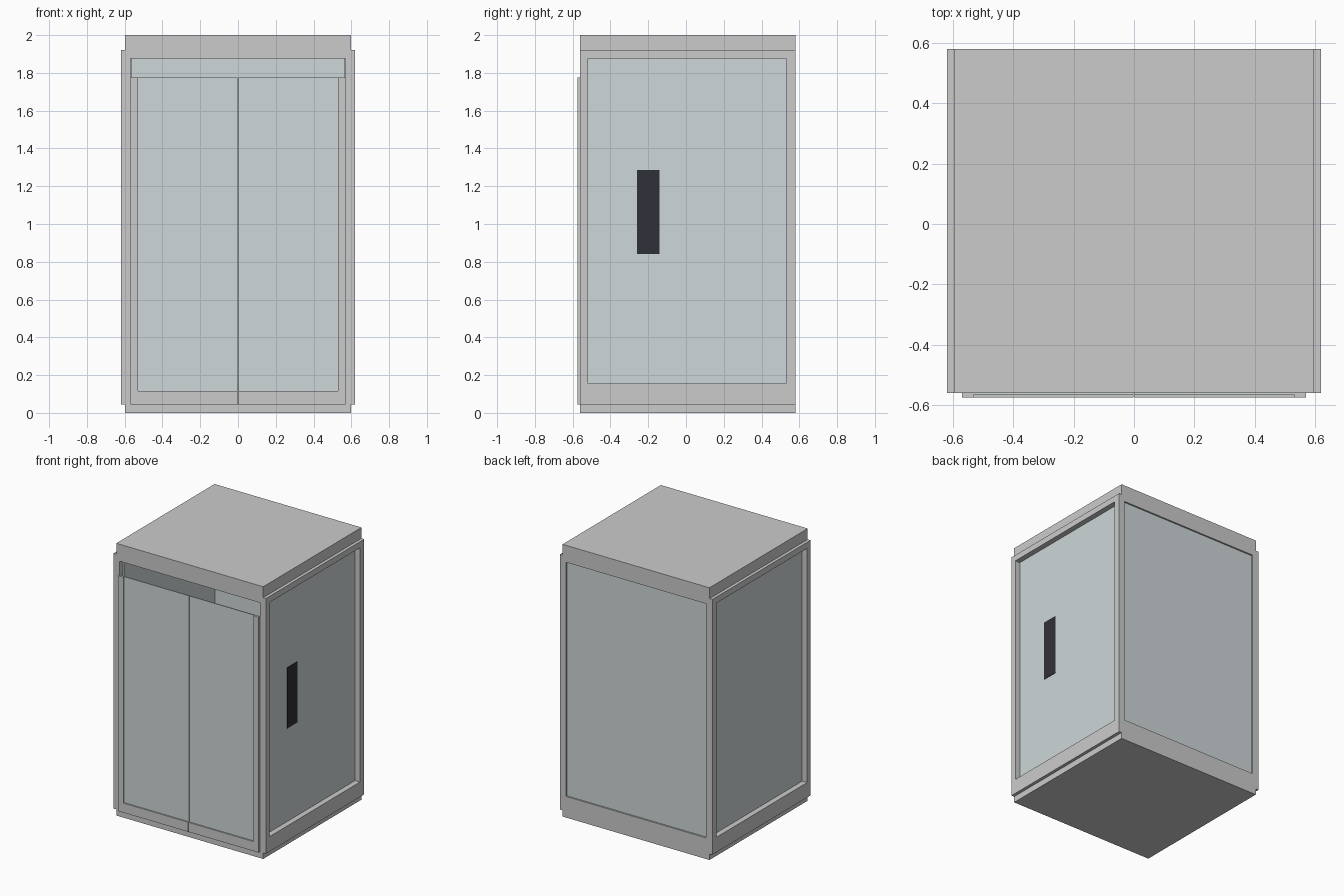
import bpy

if "Cube" in bpy.data.objects:
    bpy.data.objects.remove(bpy.data.objects["Cube"])


def material(name, color):
    m = bpy.data.materials.new(name)
    m.diffuse_color = color
    m.use_nodes = True
    m.node_tree.nodes["Principled BSDF"].inputs["Base Color"].default_value = m.diffuse_color
    return m


GLASS = material("pale_glass", (0.62, 0.68, 0.69, 1))
DARK = material("dark_panel", (0.03, 0.03, 0.04, 1))


def prism(name, pts, plane, a, b, mat=None):
    """Extrude a closed 2D profile from a to b, along x ('yz') or y ('xz')."""
    n = len(pts)
    make = (lambda p, d: (d, *p)) if plane == "yz" else (lambda p, d: (p[0], d, p[1]))
    verts = [make(p, a) for p in pts] + [make(p, b) for p in pts]
    faces = [tuple(range(n)), tuple(range(2 * n - 1, n - 1, -1))]
    faces += [(i, i + n, (i + 1) % n + n, (i + 1) % n) for i in range(n)]
    return finish(name, verts, faces, mat)


def finish(name, verts, faces, mat=None):
    import bmesh
    me = bpy.data.meshes.new(name)
    me.from_pydata(verts, [], faces)
    bm = bmesh.new()
    bm.from_mesh(me)
    bmesh.ops.recalc_face_normals(bm, faces=bm.faces)
    bm.to_mesh(me)
    bm.free()
    ob = bpy.data.objects.new(name, me)
    bpy.context.collection.objects.link(ob)
    if mat:
        me.materials.append(mat)
    return ob


def box(name, x, y, z, mat=None):
    x, y = sorted(x), sorted(y)
    pts = [(y[0], z[0]), (y[1], z[0]), (y[1], z[1]), (y[0], z[1])]
    return prism(name, pts, "yz", x[0], x[1], mat)


def ring_yz(name, outer, inner, x0, x1):
    """Rectangular window frame facing along x; rects are (y0, z0, y1, z1)."""
    def rect(r):
        return [(r[0], r[1]), (r[2], r[1]), (r[2], r[3]), (r[0], r[3])]
    loops = [[(x, *p) for p in rect(r)] for x in (x0, x1) for r in (outer, inner)]
    order = [0, 2, 3, 1]  # outer near, outer far, inner far, inner near
    verts = [v for k in order for v in loops[k]]
    faces = [(4 * a + i, 4 * a + (i + 1) % 4,
              4 * ((a + 1) % 4) + (i + 1) % 4, 4 * ((a + 1) % 4) + i)
             for a in range(4) for i in range(4)]
    return finish(name, verts, faces)


F, B = -0.56, 0.58          # front and back planes
Z0, Z1 = 0.045, 1.92        # floor top and ceiling underside

# Floor and roof slabs
box("floor_slab", (-0.597, 0.597), (F, B), (0, Z0))
box("roof_slab", (-0.597, 0.597), (F, B), (Z1, 2.0))

# Front header above the doorway
box("front_header", (-0.57, 0.57), (F, -0.52), (1.875, Z1))

# Back wall rails and glass
box("back_bottom_rail", (-0.57, 0.57), (0.535, B), (Z0, 0.155))
box("back_top_rail", (-0.57, 0.57), (0.535, B), (1.875, Z1))
box("back_glass", (-0.57, 0.57), (0.535, 0.568), (0.155, 1.875), GLASS)

for s, side in ((-1, "left"), (1, "right")):
    # Side wall frame with recessed glass
    ring_yz(side + "_wall_frame", (F, Z0, B, Z1), (-0.52, 0.155, 0.53, 1.875),
            s * 0.57, s * 0.62)
    box(side + "_wall_glass", (s * 0.56, s * 0.58), (-0.52, 0.535), (0.155, 1.875), GLASS)

    # Sliding door leaf: L-shaped frame holding the glass
    leaf = [(s * 0.002, Z0), (s * 0.57, Z0), (s * 0.57, 1.775),
            (s * 0.53, 1.775), (s * 0.53, 0.115), (s * 0.002, 0.115)]
    prism(side + "_door_frame", leaf, "xz", -0.575, -0.558)
    box(side + "_door_glass", (s * 0.002, s * 0.53), (-0.565, -0.558), (0.115, 1.775), GLASS)

# Control panel on the right wall
box("control_panel", (0.555, 0.583), (-0.26, -0.14), (0.84, 1.287), DARK)
